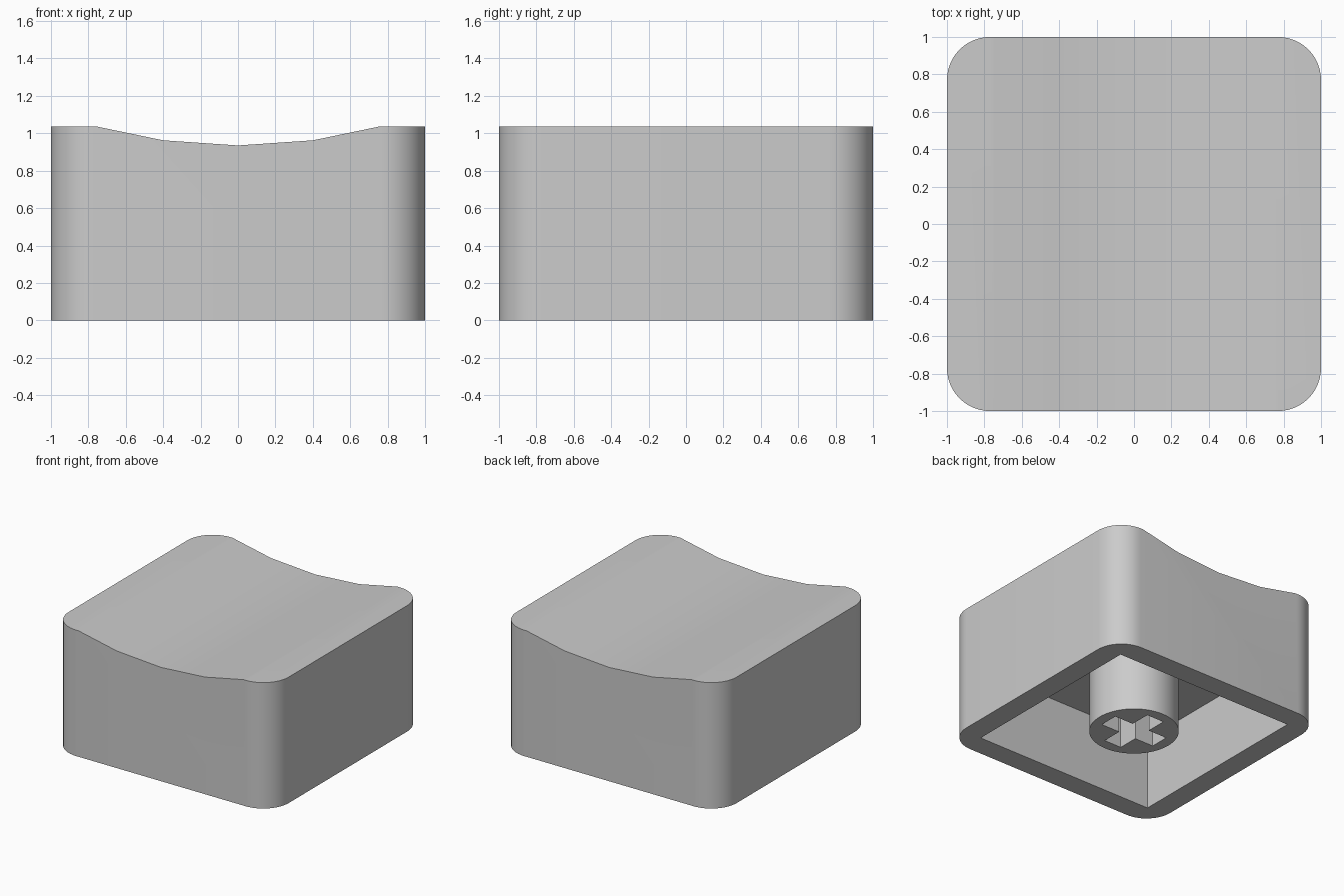
import bpy, bmesh
from math import sin, cos, pi, sqrt, radians

cube = bpy.data.objects.get("Cube")
if cube:
    bpy.data.objects.remove(cube, do_unlink=True)

HEIGHT, CEILING = 1.035, 0.6
CORNER, INNER = 0.23, 0.82

grey = bpy.data.materials.new("plain grey")
grey.use_nodes = True
colour = (0.6, 0.6, 0.6, 1)
grey.diffuse_color = colour
grey.node_tree.nodes["Principled BSDF"].inputs["Base Color"].default_value = colour


def arc(cx, cy, r, start, sweep, steps):
    return [(cx + r * cos(start + sweep * i / steps),
             cy + r * sin(start + sweep * i / steps)) for i in range(steps + 1)]


def prism(name, outline, low, high, along_y=False):
    """Extrude a closed 2D outline along z, or along y from an xz outline."""
    bm = bmesh.new()
    place = (lambda u, v, w: (u, w, v)) if along_y else (lambda u, v, w: (u, v, w))
    face = bm.faces.new([bm.verts.new(place(u, v, low)) for u, v in outline])
    side = bmesh.ops.extrude_face_region(bm, geom=[face])
    shift = place(0, 0, high - low)
    bmesh.ops.translate(bm, vec=shift,
                        verts=[g for g in side["geom"] if isinstance(g, bmesh.types.BMVert)])
    bmesh.ops.recalc_face_normals(bm, faces=bm.faces)
    mesh = bpy.data.meshes.new(name)
    bm.to_mesh(mesh)
    bm.free()
    obj = bpy.data.objects.new(name, mesh)
    bpy.context.collection.objects.link(obj)
    mesh.materials.append(grey)
    return obj


def activate(obj):
    bpy.ops.object.select_all(action='DESELECT')
    obj.select_set(True)
    bpy.context.view_layer.objects.active = obj


def cut(obj, cutter):
    cutter.hide_render = True
    mod = obj.modifiers.new("cut", 'BOOLEAN')
    mod.operation, mod.solver, mod.object = 'DIFFERENCE', 'EXACT', cutter
    activate(obj)
    bpy.ops.object.modifier_apply(modifier=mod.name)
    bpy.data.objects.remove(cutter, do_unlink=True)


# Cap shell: rounded block, dished across its width, hollow underneath
c = 1 - CORNER
outline = []
for i, (sx, sy) in enumerate([(1, 1), (-1, 1), (-1, -1), (1, -1)]):
    outline += arc(sx * c, sy * c, CORNER, i * pi / 2, pi / 2, 12)
shell = prism("cap_shell", outline, 0, HEIGHT)

dish_r = 2.94
dish = arc(0, 0.935 + dish_r, dish_r, -pi / 2, 2 * pi, 46)[:-1]
cut(shell, prism("dish_cutter", dish, -1.5, 1.5, along_y=True))

square = [(-INNER, -INNER), (INNER, -INNER), (INNER, INNER), (-INNER, INNER)]
cut(shell, prism("cavity_cutter", square, -0.2, CEILING))

# Round stem with a cross-shaped socket
stem = prism("stem", arc(0, 0, 0.337, 0, 2 * pi, 64)[:-1], 0, CEILING + 0.05)
a, b = 0.25, 0.079
arm = [(a, -b), (a, b), (b, b)]
cross = []
for k in range(4):
    for x, y in arm:
        for _ in range(k):
            x, y = -y, x
        cross.append((x, y))
cut(stem, prism("socket_cutter", cross, -0.2, CEILING))

for obj in (shell, stem):
    activate(obj)
    bpy.ops.object.shade_smooth_by_angle(angle=radians(30))
